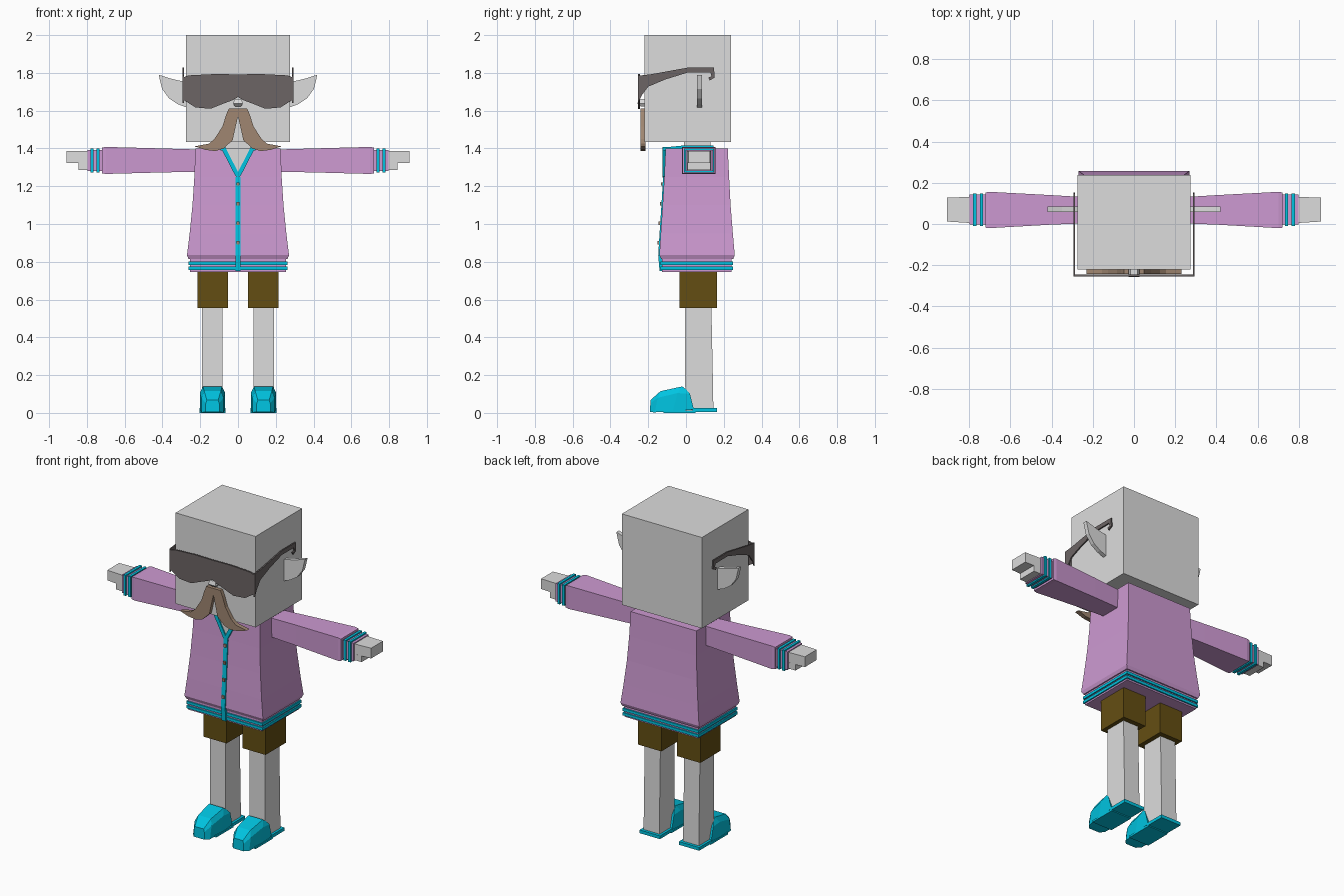
import bpy
import bmesh

cube = bpy.data.objects.get("Cube")
if cube:
    bpy.data.objects.remove(cube, do_unlink=True)


def material(name, r, g, b):
    m = bpy.data.materials.new(name)
    m.use_nodes = True
    m.diffuse_color = (r, g, b, 1)
    m.node_tree.nodes["Principled BSDF"].inputs["Base Color"].default_value = (r, g, b, 1)
    return m


SKIN = material("pale grey skin", .72, .72, .72)
PINK = material("lilac cloth", .61, .32, .64)
CYAN = material("cyan trim", 0, .55, .75)
OLIVE = material("olive shorts", .127, .076, .006)
DARK = material("dark glasses", .15, .13, .13)
BROWN = material("brown hair", .35, .24, .165)


def loft(name, rings, mat):
    """Skin a list of equal-length point rings and cap both ends."""
    bm = bmesh.new()
    loops = [[bm.verts.new(p) for p in ring] for ring in rings]
    n = len(loops[0])
    for a, b in zip(loops, loops[1:]):
        for i in range(n):
            j = (i + 1) % n
            bm.faces.new((a[i], a[j], b[j], b[i]))
    bm.faces.new(loops[0])
    bm.faces.new(loops[-1])
    bmesh.ops.recalc_face_normals(bm, faces=bm.faces)
    me = bpy.data.meshes.new(name)
    bm.to_mesh(me)
    bm.free()
    me.materials.append(mat)
    ob = bpy.data.objects.new(name, me)
    bpy.context.collection.objects.link(ob)
    return ob


def rect_z(z, x0, x1, y0, y1):
    return [(x0, y0, z), (x1, y0, z), (x1, y1, z), (x0, y1, z)]


def rect_x(x, y0, y1, z0, z1):
    return [(x, y0, z0), (x, y1, z0), (x, y1, z1), (x, y0, z1)]


def box(name, x0, x1, y0, y1, z0, z1, mat):
    return loft(name, [rect_z(z0, x0, x1, y0, y1), rect_z(z1, x0, x1, y0, y1)], mat)


def prism_y(name, pts, y0, y1, mat):
    """Extrude an x-z outline along y."""
    return loft(name, [[(x, y, z) for x, z in pts] for y in (y0, y1)], mat)


def prism_x(name, pts, x0, x1, mat):
    """Extrude a y-z outline along x."""
    return loft(name, [[(x, y, z) for y, z in pts] for x in (x0, x1)], mat)


# Head, neck and nose
box("head", -.275, .275, -.22, .237, 1.435, 2, SKIN)
box("neck", -.08, .08, -.01, .13, 1.38, 1.44, SKIN)
loft("nose", [rect_z(1.622, -.016, .016, -.24, -.21),
              rect_z(1.638, -.026, .026, -.257, -.21),
              rect_z(1.662, -.018, .018, -.25, -.21)], SKIN)

# Shirt body: z, half width, front, back
body = [(.815, .262, -.132, .25), (.835, .27, -.141, .258), (.95, .256, -.134, .248),
        (1.1, .241, -.124, .236), (1.25, .231, -.115, .228), (1.4, .226, -.108, .221)]
loft("shirt_body", [rect_z(z, -w, w, f, b) for z, w, f, b in body], PINK)
box("shirt_hem", -.254, .254, -.126, .242, .747, .82, PINK)
for i, z in enumerate((.757, .784)):
    box(f"hem_stripe_{i + 1}", -.262, .262, -.134, .25, z, z + .017, CYAN)

# Button strip, buttons and collar
strip = [(.75, -.14)] + [(z, f - .006) for z, w, f, b in body[1:5]]
loft("button_strip", [rect_z(z, -.014, .014, f, f + .03) for z, f in strip], CYAN)
for i in range(4):
    z = .9 + i * .104
    f = -.137 + (z - .95) * .063
    box(f"button_{i + 1}", -.008, .008, f - .011, f + .01, z - .009, z + .009, BROWN)
prism_y("neck_opening", [(0, 1.262), (.075, 1.402), (-.075, 1.402)], -.118, -.1, SKIN)
box("collar_back", -.09, .09, .128, .145, 1.39, 1.416, CYAN)

# Arch of glasses
half_lens = [(0, 1.672), (.03, 1.655), (.08, 1.636), (.145, 1.61), (.225, 1.617),
             (.285, 1.655), (.294, 1.7), (.294, 1.775), (.26, 1.787), (.12, 1.794), (0, 1.792)]
outline = half_lens + [(-x, z) for x, z in half_lens[-2:0:-1]]
prism_y("glasses_front", outline, -.254, -.244, DARK)

arm_outline = [(-.254, 1.785), (-.19, 1.792), (.01, 1.828), (.148, 1.828), (.152, 1.775),
               (.125, 1.76), (.118, 1.775), (.135, 1.782), (.13, 1.802), (.01, 1.802),
               (-.11, 1.765), (-.2, 1.727), (-.235, 1.68), (-.254, 1.64)]
ear_outline = [(.26, 1.745), (.28, 1.752), (.35, 1.768), (.42, 1.79), (.402, 1.715),
               (.365, 1.665), (.32, 1.635), (.26, 1.612)]
whisker = [(0, 1.612), (.048, 1.612), (.062, 1.58), (.083, 1.515), (.125, 1.45),
           (.155, 1.425), (.23, 1.411), (.175, 1.393), (.12, 1.386), (.075, 1.4),
           (.028, 1.445), (.016, 1.5), (0, 1.57)]
# Shoe sections: y, lower half width, upper half width, bottom, shoulder, top
shoe = [(-.19, -.188, .036, .03, .004, .05, .068), (-.165, -.135, .058, .044, .003, .08, .115),
        (-.07, -.02, .067, .05, .008, .105, .14), (.042, .0, .067, .055, .018, .1, .125)]

for side, s in (("left", 1), ("right", -1)):
    def xs(pts):
        return [(s * x, z) for x, z in pts]

    # Face details
    prism_x(f"{side}_glasses_arm", arm_outline, s * .286, s * .294, DARK)
    prism_y(f"{side}_ear", xs(ear_outline), .058, .084, SKIN)
    prism_y(f"{side}_moustache", xs(whisker), -.242, -.215, BROWN)

    # Collar edge
    prism_y(f"{side}_collar_front", xs([(0, 1.245), (.014, 1.255), (.093, 1.408),
                                        (.068, 1.408), (0, 1.275)]), -.125, -.1, CYAN)
    loft(f"{side}_collar_side", [[(s * x, y, z) for x, z in
                                  ((.07, 1.39), (.092, 1.39), (.092, t), (.07, t))]
                                 for y, t in ((-.12, 1.405), (-.01, 1.416), (.145, 1.416))], CYAN)

    # Sleeve, cuff and hand
    loft(f"{side}_sleeve", [rect_x(s * .2, .005, .128, 1.277, 1.394),
                            rect_x(s * .4, -.003, .14, 1.273, 1.4),
                            rect_x(s * .7, -.02, .156, 1.265, 1.408),
                            rect_x(s * .72, -.018, .153, 1.268, 1.404)], PINK)
    box(f"{side}_cuff", s * .71, s * .797, -.002, .142, 1.28, 1.392, PINK)
    for i, x in enumerate((.732, .765)):
        box(f"{side}_cuff_stripe_{i + 1}", s * x, s * (x + .016), -.01, .149, 1.272, 1.4, CYAN)
    loft(f"{side}_fingers", [rect_x(s * .78, .004, .132, 1.322, 1.386),
                             rect_x(s * .907, .012, .128, 1.322, 1.386)], SKIN)
    loft(f"{side}_palm", [rect_x(s * .78, .004, .132, 1.285, 1.323),
                          rect_x(s * .845, .008, .13, 1.285, 1.323)], SKIN)

    # Shorts and leg
    box(f"{side}_shorts_leg", s * .054, s * .214, -.035, .165, .555, .77, OLIVE)
    loft(f"{side}_leg", [rect_z(.015, s * .08, s * .19, -.002, .145),
                         rect_z(.14, s * .082, s * .19, -.004, .143),
                         rect_z(.58, s * .082, s * .19, -.005, .134)], SKIN)

    # Shoe upper and heel plate
    c = s * .135
    loft(f"{side}_shoe", [[(c - a, y, b), (c + a, y, b), (c + a, (y + yt) / 2, m),
                           (c + t, yt, h), (c - t, yt, h), (c - a, (y + yt) / 2, m)]
                          for y, yt, a, t, b, m, h in shoe], CYAN)
    box(f"{side}_heel_plate", c - .07, c + .07, .035, .163, .006, .026, CYAN)
    loft(f"{side}_sole", [rect_z(z, c - .07, c + .07, -.12, .05) for z in (0, .012)], CYAN)
